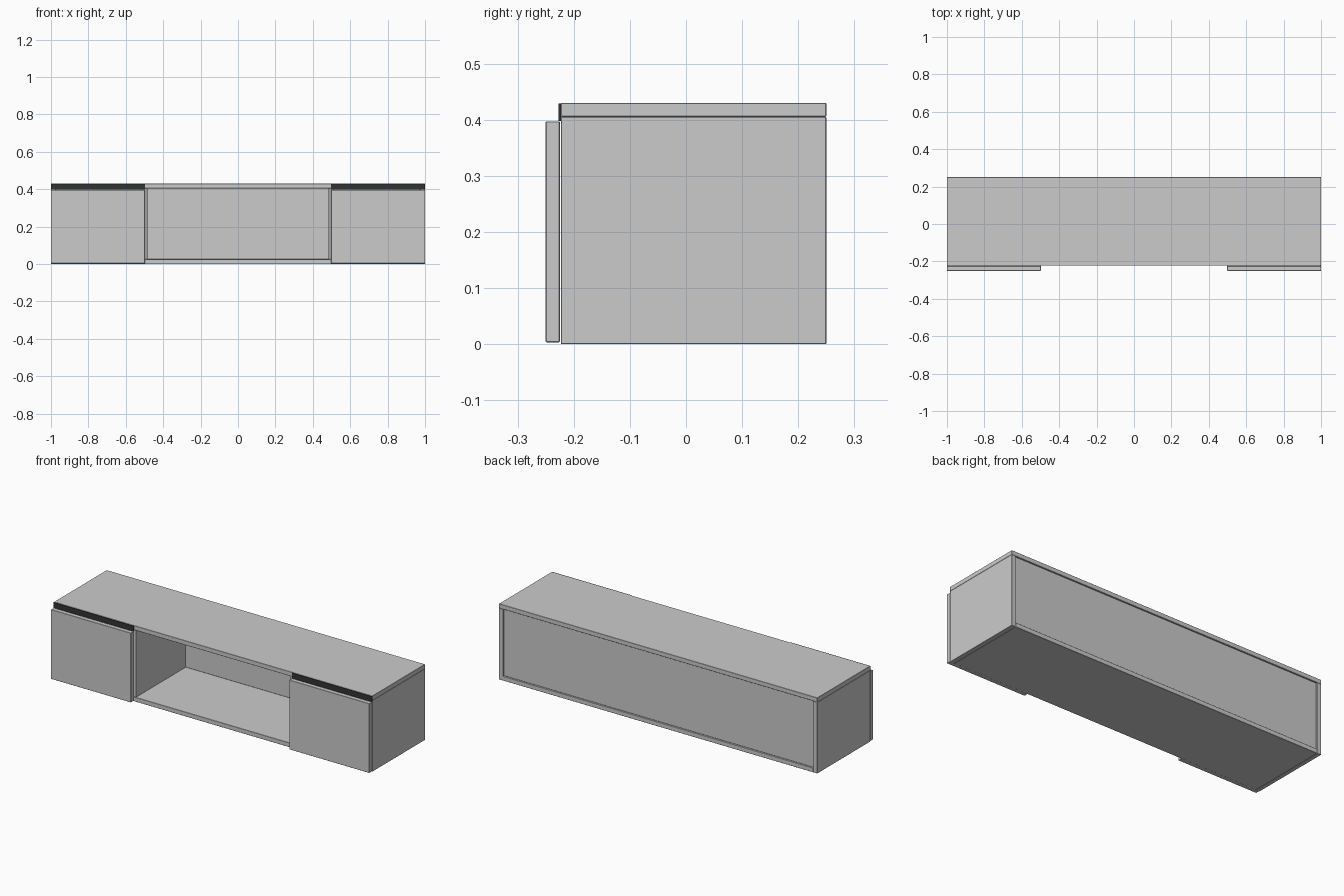
import bpy

if "Cube" in bpy.data.objects:
    bpy.data.objects.remove(bpy.data.objects["Cube"])

dark = bpy.data.materials.new("dark_trim")
dark.diffuse_color = (0.03, 0.033, 0.036, 1)
dark.use_nodes = True
dark.node_tree.nodes["Principled BSDF"].inputs["Base Color"].default_value = dark.diffuse_color


def panel(name, x, y, z, mat=None, bevel=0.0012):
    """Box board from (min, max) ranges, with finely eased edges."""
    bpy.ops.mesh.primitive_cube_add(size=1)
    ob = bpy.context.object
    ob.name = name
    ob.location = [(r[0] + r[1]) / 2 for r in (x, y, z)]
    ob.scale = [r[1] - r[0] for r in (x, y, z)]
    bpy.ops.object.transform_apply(location=True, rotation=False, scale=True)
    if bevel:
        mod = ob.modifiers.new("eased_edges", 'BEVEL')
        mod.width = bevel
        mod.segments = 1
    if mat:
        ob.data.materials.append(mat)
    return ob


T = 0.025                 # board thickness
DEPTH = (-0.223, 0.25)    # carcass front to back
TOP = 0.43

# Carcass
panel("top_board", (-1, 1), DEPTH, (TOP - T, TOP))
panel("bottom_board", (-1 + T, 1 - T), DEPTH, (0, T))
panel("back_panel", (-1 + T, 1 - T), (0.225, 0.243), (T, TOP - T))

# Mirrored parts: ends, dividers, doors and finger-pull strips
for s, side in ((-1, "left"), (1, "right")):
    def span(a, b):
        return tuple(sorted((s * a, s * b)))
    panel(f"{side}_end_board", span(1 - T, 1), DEPTH, (0, TOP - T))
    panel(f"{side}_divider", span(0.485, 0.51), (-0.223, 0.225), (T, TOP - T))
    panel(f"{side}_door", span(0.498, 1), (-0.25, -0.225), (0.003, 0.397))
    panel(f"{side}_pull_strip", span(0.498, 1), (-0.227, -0.223),
          (0.398, 0.429), dark, 0)
